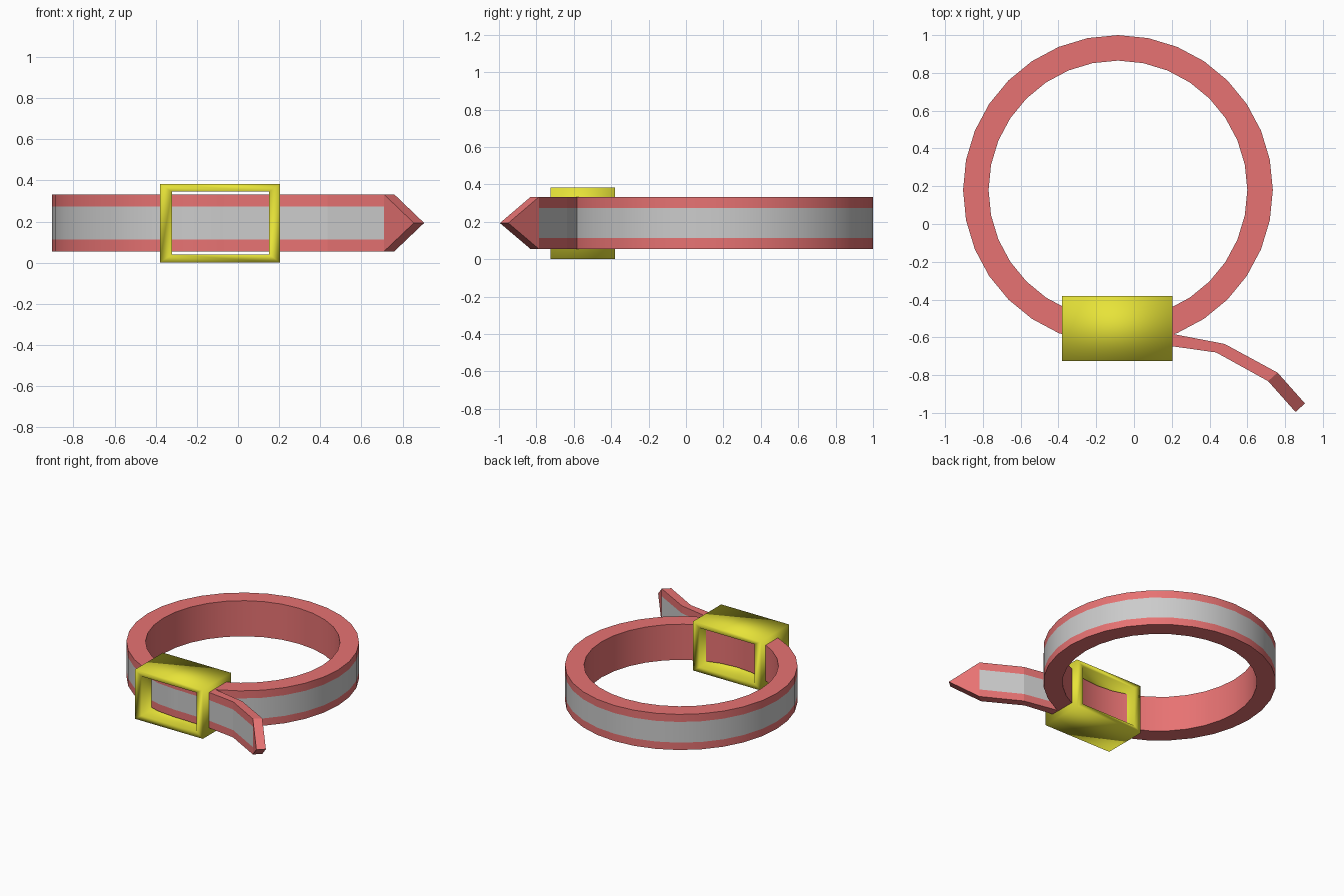
import bpy, bmesh
from math import sin, cos, pi

if "Cube" in bpy.data.objects:
    bpy.data.objects.remove(bpy.data.objects["Cube"])


def material(name, color):
    m = bpy.data.materials.new(name)
    m.diffuse_color = (*color, 1)
    m.use_nodes = True
    m.node_tree.nodes["Principled BSDF"].inputs["Base Color"].default_value = m.diffuse_color
    return m


RED = material("red", (0.8, 0.17, 0.17))
GREY = material("grey", (0.8, 0.8, 0.8))
YELLOW = material("yellow", (0.8, 0.77, 0.04))

LEVELS = [0.055, 0.112, 0.273, 0.332]   # strap bottom, stripe bottom, stripe top, strap top
MID = 0.193


def finish(name, bm, mats):
    bmesh.ops.recalc_face_normals(bm, faces=bm.faces)
    mesh = bpy.data.meshes.new(name)
    bm.to_mesh(mesh)
    bm.free()
    for m in mats:
        mesh.materials.append(m)
    obj = bpy.data.objects.new(name, mesh)
    bpy.context.collection.objects.link(obj)
    bpy.ops.object.select_all(action='DESELECT')
    obj.select_set(True)
    bpy.context.view_layer.objects.active = obj
    return obj


def strap(name, pairs, closed, both_sides):
    """Sweep the striped strap section along (outer, inner) plan points."""
    bm = bmesh.new()
    sections = [[bm.verts.new((*o, z)) for z in LEVELS] +
                [bm.verts.new((*i, z)) for z in reversed(LEVELS)] for o, i in pairs]
    n = len(sections)
    for s in range(n if closed else n - 1):
        a, b = sections[s], sections[(s + 1) % n]
        for k in range(8):
            j = (k + 1) % 8
            f = bm.faces.new((a[k], a[j], b[j], b[k]))
            f.material_index = int(k == 1 or (both_sides and k == 5))
    return bm, sections


# Ring of the belt, 32 sides, stripe on the outside only
cx, cy = -0.085, 0.18
ring = []
for i in range(32):
    a = 2 * pi * i / 32
    ring.append([(cx + r * cos(a), cy + r * sin(a)) for r in (0.82, 0.685)])
bm, _ = strap("belt_loop", ring, True, False)
finish("belt_loop", bm, [RED, GREY])
bpy.ops.object.shade_smooth_by_angle(angle=0.5)

# Loose tail leaving the buckle, striped on both faces, ending in a point
path = [((-0.085, -0.638), (-0.085, -0.56)),
        ((0.2, -0.647), (0.21, -0.583)),
        ((0.435, -0.68), (0.48, -0.635)),
        ((0.71, -0.832), (0.76, -0.787))]
bm, sections = strap("belt_tail", path, False, True)
bm.faces.new(sections[0])
end = sections[-1]
tip_out = bm.verts.new((0.855, -0.995, MID))
tip_in = bm.verts.new((0.905, -0.95, MID))
bm.faces.new(end[:4] + [tip_out])
bm.faces.new(end[4:] + [tip_in])
bm.faces.new((end[3], end[4], tip_in, tip_out))
bm.faces.new((end[7], end[0], tip_out, tip_in))
finish("belt_tail", bm, [RED, GREY])

# Rectangular buckle, open front to back
def rect(x0, x1, z0, z1):
    return [(x0, z0), (x1, z0), (x1, z1), (x0, z1)]


outer, inner = rect(-0.38, 0.205, 0, 0.382), rect(-0.322, 0.151, 0.04, 0.345)
bm = bmesh.new()
loops = [[bm.verts.new((x, y, z)) for x, z in shape]
         for shape, y in ((outer, -0.725), (outer, -0.38), (inner, -0.38), (inner, -0.725))]
for s in range(4):
    a, b = loops[s], loops[(s + 1) % 4]
    for k in range(4):
        j = (k + 1) % 4
        bm.faces.new((a[k], a[j], b[j], b[k]))
finish("buckle_frame", bm, [YELLOW])
bpy.ops.object.shade_smooth()
